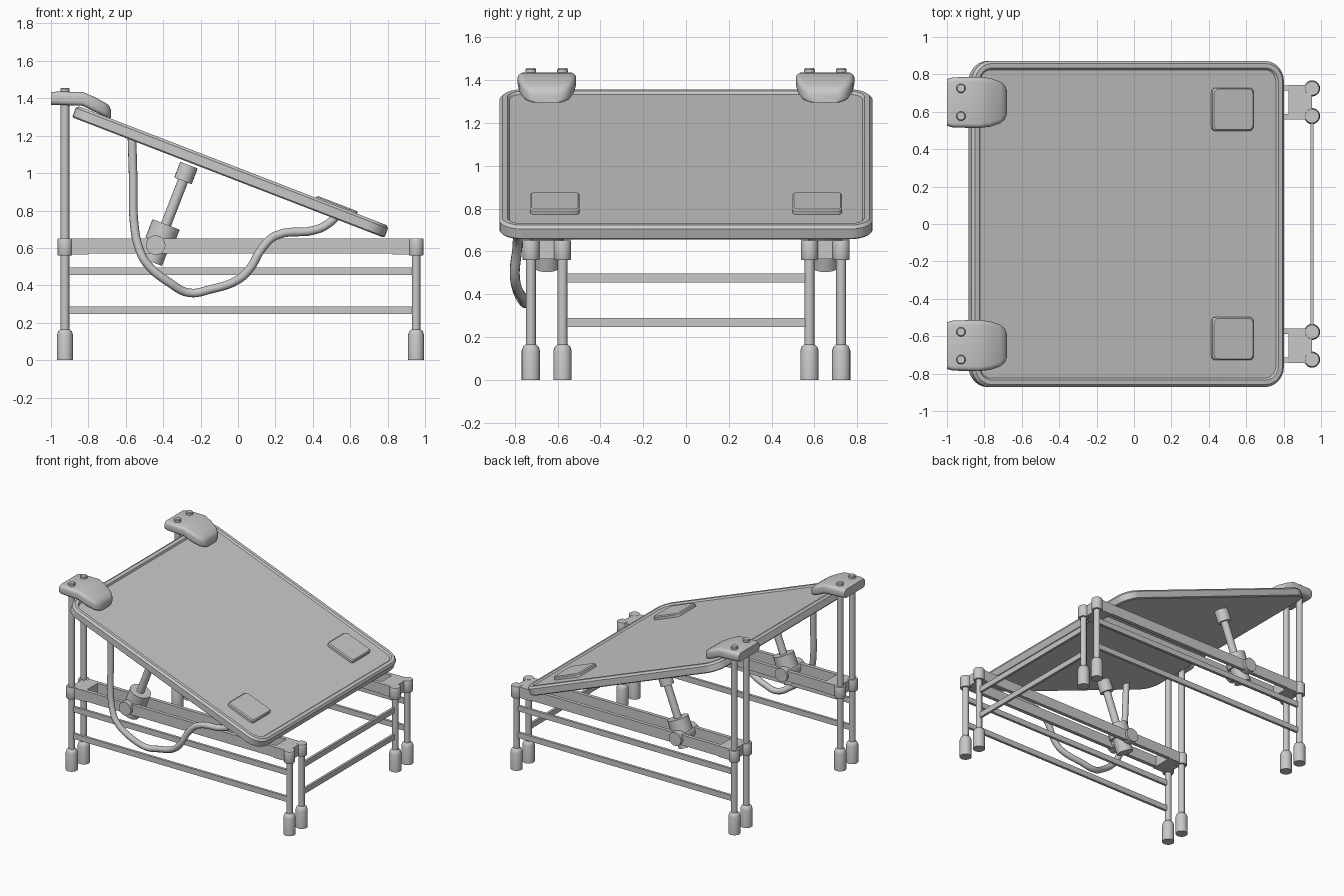
import bpy, bmesh
from math import sin, cos, pi, atan2, radians
from mathutils import Vector, Matrix

if "Cube" in bpy.data.objects:
    bpy.data.objects.remove(bpy.data.objects["Cube"], do_unlink=True)

GREY = (0.58, 0.58, 0.58, 1)
mat = bpy.data.materials.new("light_grey")
mat.use_nodes = True
mat.diffuse_color = GREY
mat.node_tree.nodes["Principled BSDF"].inputs["Base Color"].default_value = GREY


def finish(name, bm, bevel=0, segments=2):
    bmesh.ops.recalc_face_normals(bm, faces=bm.faces)
    mesh = bpy.data.meshes.new(name)
    bm.to_mesh(mesh)
    bm.free()
    ob = bpy.data.objects.new(name, mesh)
    bpy.context.collection.objects.link(ob)
    mesh.materials.append(mat)
    if bevel:
        mod = ob.modifiers.new("bevel", "BEVEL")
        mod.width, mod.segments, mod.limit_method = bevel, segments, "ANGLE"
        mod.angle_limit = radians(40)
    bpy.ops.object.select_all(action="DESELECT")
    bpy.context.view_layer.objects.active = ob
    ob.select_set(True)
    bpy.ops.object.shade_smooth_by_angle(angle=radians(35))
    return ob


def loft(name, rings, bevel=0, segments=2):
    """Skin a list of equal point rings and cap both ends."""
    bm = bmesh.new()
    loops = [[bm.verts.new(p) for p in ring] for ring in rings]
    n = len(loops[0])
    for a, b in zip(loops, loops[1:]):
        for i in range(n):
            j = (i + 1) % n
            bm.faces.new((a[i], a[j], b[j], b[i]))
    bm.faces.new(loops[0])
    bm.faces.new(loops[-1])
    return finish(name, bm, bevel, segments)


def lathe(name, start, axis, profile, sides=20):
    """Round part: profile is (distance along axis, radius)."""
    start, axis = Vector(start), Vector(axis).normalized()
    turn = Vector((0, 0, 1)).rotation_difference(axis)
    angles = [2 * pi * i / sides for i in range(sides)]
    return loft(name, [[start + turn @ Vector((r * cos(a), r * sin(a), d))
                        for a in angles] for d, r in profile])


def box(name, lo, hi, bevel=0):
    lo, hi = Vector(lo), Vector(hi)
    bm = bmesh.new()
    bmesh.ops.create_cube(bm, size=1, matrix=Matrix.Translation((lo + hi) / 2)
                          @ Matrix.Diagonal((*(hi - lo), 1)))
    return finish(name, bm, bevel)


def rounded(hx, hy, r, z, n=6):
    """Rounded rectangle outline."""
    pts = []
    for k, (sx, sy) in enumerate(((1, 1), (-1, 1), (-1, -1), (1, -1))):
        for i in range(n + 1):
            a = pi / 2 * (k + i / n)
            pts.append(Vector((sx * (hx - r) + r * cos(a),
                               sy * (hy - r) + r * sin(a), z)))
    return pts


TALL_X, LOW_X = -0.925, 0.952
INNER, OUTER = 0.577, 0.725
TILT = atan2(0.645, 1.67)
NORMAL = Vector((sin(TILT), 0, cos(TILT)))
TOP = Matrix.Translation((-0.04, 0, 1.008)) @ Matrix.Rotation(TILT, 4, "Y")

# Tilted top with a raised rim
levels = ((0.008, -0.034), (0, -0.027), (0, 0.02), (0.014, 0.034),
          (0.038, 0.034), (0.048, 0.022))
loft("tilted_top", [[TOP @ p for p in rounded(0.895 - i, 0.872 - i, 0.11 - i, z)]
                    for i, z in levels])

for s, side in ((1, "left"), (-1, "right")):
    # Legs, feet and corner sockets
    for x, end, height in ((TALL_X, "tall", 1.38), (LOW_X, "low", 0.6)):
        for y, place in ((INNER, "inner"), (OUTER, "outer")):
            tag = f"{side}_{end}_{place}"
            lathe(f"{tag}_leg", (x, s * y, 0.1), (0, 0, 1),
                  ((0, 0.023), (height - 0.1, 0.023)))
            lathe(f"{tag}_foot", (x, s * y, 0), (0, 0, 1),
                  ((0, 0.043), (0.135, 0.043), (0.155, 0.036), (0.165, 0.024)))
            lathe(f"{tag}_socket", (x, s * y, 0.56), (0, 0, 1),
                  ((0, 0.037), (0.006, 0.04), (0.085, 0.04), (0.091, 0.037)))
        inward = 0.125 if x < 0 else -0.125
        ys = sorted((s * 0.56, s * 0.742))
        xs = sorted((x, x + inward))
        box(f"{side}_{end}_corner_block", (xs[0], ys[0], 0.565), (xs[1], ys[1], 0.65))

    # Upper side rails
    for y in (0.573, 0.727):
        box(f"{side}_upper_rail", (TALL_X, s * y - 0.014, 0.57),
            (LOW_X - 0.02, s * y + 0.014, 0.65))
    # Lower side rails
    for z in (0.475, 0.267):
        box(f"{side}_lower_rail", (TALL_X, s * OUTER - 0.01, z - 0.021),
            (LOW_X, s * OUTER + 0.01, z + 0.021))

    # Lift strut, square to the top
    foot = Vector((-0.462, s * 0.65, 0.525))
    lathe(f"{side}_strut_base", foot, NORMAL,
          ((0, 0.06), (0.11, 0.06), (0.111, 0.078), (0.215, 0.078)))
    lathe(f"{side}_strut_rod", foot + NORMAL * 0.2, NORMAL, ((0, 0.028), (0.3, 0.028)))
    lathe(f"{side}_strut_collar", foot + NORMAL * 0.465, NORMAL, ((0, 0.05), (0.09, 0.05)))
    lathe(f"{side}_strut_pivot", (-0.44, s * 0.54, 0.615), (0, s, 0),
          ((0, 0.052), (0.225, 0.052)), 24)

    # Raised pad on the low end of the top
    pad = Matrix.Translation((0.595, s * 0.613, 0))
    loft(f"{side}_pad", [[TOP @ pad @ p for p in rounded(0.118 - i, 0.115 - i, 0.022, z, 3)]
                         for i, z in ((0, 0.015), (0, 0.04), (0.007, 0.047))])

    # Clamp over the high corner: x, half width, bottom, top
    stations = ((-1.0, 0.125, 1.365, 1.432), (-0.97, 0.134, 1.365, 1.436),
                (-0.83, 0.137, 1.36, 1.434), (-0.77, 0.13, 1.33, 1.408),
                (-0.715, 0.112, 1.305, 1.38), (-0.69, 0.09, 1.296, 1.362),
                (-0.68, 0.065, 1.295, 1.34))
    rings = []
    for x, w, lo, hi in stations:
        outline = rounded(w, (hi - lo) / 2, min(0.024, (hi - lo) / 2.2), 0, 4)
        rings.append([Vector((x, s * 0.65 + p.x, (lo + hi) / 2 + p.y)) for p in outline])
    loft(f"{side}_clamp", rings)
    for y in (INNER, OUTER):
        lathe(f"{side}_clamp_bolt", (TALL_X, s * y, 1.42), (0, 0, 1),
              ((0, 0.025), (0.03, 0.025), (0.036, 0.02)))

# Cross bars at the low end
for z in (0.475, 0.267):
    box("cross_bar", (LOW_X - 0.009, -INNER, z - 0.021), (LOW_X + 0.009, INNER, z + 0.021))

# Bent side handle
path = ((-0.567, -0.76, 1.19), (-0.56, -0.765, 0.95), (-0.557, -0.775, 0.75),
        (-0.53, -0.79, 0.6), (-0.49, -0.8, 0.52), (-0.36, -0.785, 0.41),
        (-0.26, -0.755, 0.36), (-0.15, -0.76, 0.378), (0.0, -0.79, 0.43),
        (0.06, -0.8, 0.485), (0.13, -0.79, 0.6), (0.2, -0.785, 0.665),
        (0.42, -0.77, 0.698), (0.49, -0.765, 0.735), (0.53, -0.76, 0.775))
curve = bpy.data.curves.new("side_handle", "CURVE")
curve.dimensions = "3D"
curve.bevel_depth, curve.bevel_resolution = 0.023, 4
curve.resolution_u = 5
curve.use_fill_caps = True
spline = curve.splines.new("BEZIER")
spline.bezier_points.add(len(path) - 1)
for bp, co in zip(spline.bezier_points, path):
    bp.co = co
    bp.handle_left_type = bp.handle_right_type = "AUTO"
curve.materials.append(mat)
handle = bpy.data.objects.new("side_handle", curve)
bpy.context.collection.objects.link(handle)
